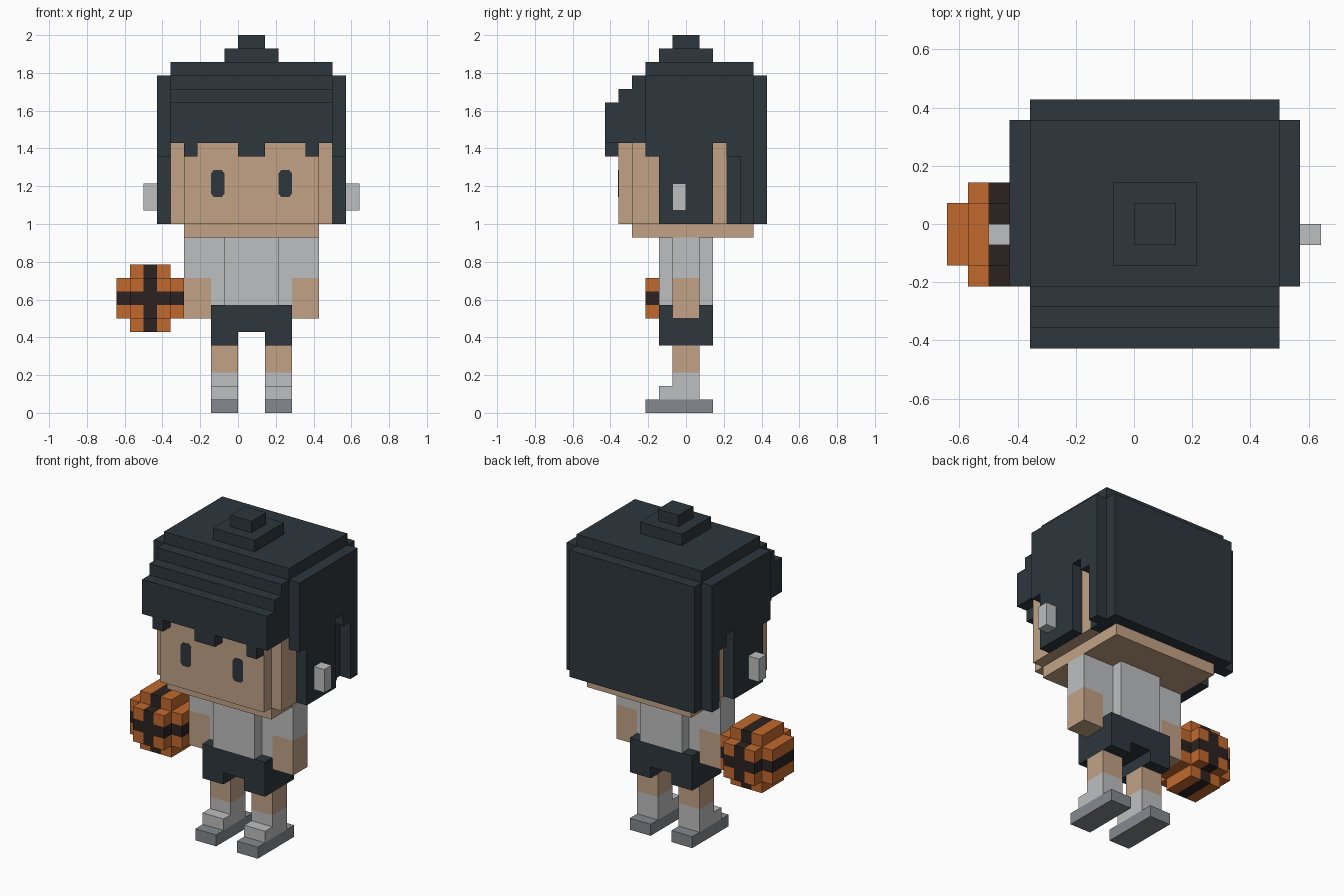
import bpy, bmesh
from mathutils import Vector

if "Cube" in bpy.data.objects:
    bpy.data.objects.remove(bpy.data.objects["Cube"], do_unlink=True)

U = 1 / 14      # edge of one block
MID = 1         # figure's mirror plane, in blocks


def make_material(name, rgb):
    lin = [((c / 255 + 0.055) / 1.055) ** 2.4 for c in rgb] + [1.0]
    mat = bpy.data.materials.new(name)
    mat.diffuse_color = lin
    mat.use_nodes = True
    bsdf = next(n for n in mat.node_tree.nodes if n.type == 'BSDF_PRINCIPLED')
    bsdf.inputs["Base Color"].default_value = lin
    return mat


HAIR = make_material("charcoal", (46, 55, 61))
SKIN = make_material("skin tan", (194, 162, 134))
GREY = make_material("light grey", (190, 191, 192))
SOLE = make_material("sole grey", (133, 137, 142))
ORANGE = make_material("ball orange", (194, 105, 45))
STRIPE = make_material("ball dark brown", (44, 34, 33))


def finish(name, bm, *mats):
    bmesh.ops.recalc_face_normals(bm, faces=bm.faces[:])
    mesh = bpy.data.meshes.new(name)
    bm.to_mesh(mesh)
    bm.free()
    for mat in mats:
        mesh.materials.append(mat)
    obj = bpy.data.objects.new(name, mesh)
    bpy.context.collection.objects.link(obj)
    return obj


def prism(name, axis, pts, lo, hi, mat):
    """Extrude a profile along an axis; coordinates are in blocks."""
    place = {'x': lambda a, b, t: (t, a, b),
             'y': lambda a, b, t: (a, t, b),
             'z': lambda a, b, t: (a, b, t)}[axis]
    bm = bmesh.new()
    face = bm.faces.new([bm.verts.new(Vector(place(a, b, lo)) * U) for a, b in pts])
    ext = bmesh.ops.extrude_face_region(bm, geom=[face])
    moved = [g for g in ext["geom"] if isinstance(g, bmesh.types.BMVert)]
    bmesh.ops.translate(bm, verts=moved, vec=Vector(place(0, 0, hi - lo)) * U)
    return finish(name, bm, mat)


def box(name, x, y, z, mat):
    x0, x1 = sorted(x)
    return prism(name, 'z', [(x0, y[0]), (x1, y[0]), (x1, y[1]), (x0, y[1])], *z, mat)


# Head and chin
prism("head", 'z', [(-4, -5), (6, -5), (6, -4), (7, -4), (7, 3), (6, 3),
                    (6, 5), (-4, 5), (-4, 3), (-5, 3), (-5, -4), (-4, -4)], 14, 20, SKIN)
box("chin", (-4, 6), (-4, 5), (13, 14), SKIN)

# Hair: stepped cap with back panel, fringe tufts and topknot
prism("hair_cap", 'x', [(-6, 20), (-6, 23), (-5, 23), (-5, 24), (-4, 24), (-4, 25),
                        (-3, 25), (-3, 26), (5, 26), (5, 25), (6, 25), (6, 14),
                        (5, 14), (5, 20)], -5, 7, HAIR)
for i, span in enumerate([(-4, -3), (0, 2), (5, 6)]):
    box(f"fringe_tuft_{i + 1}", span, (-6, -5), (19, 20), HAIR)
box("topknot_base", (-1, 3), (-2, 2), (26, 27), HAIR)
box("topknot_tip", (0, 2), (-1, 1), (27, 28), HAIR)

# Torso and shorts
box("torso", (-1, 3), (-2, 2), (8, 13), GREY)
prism("shorts", 'y', [(-2, 5), (0, 5), (0, 6), (2, 6), (2, 5), (4, 5), (4, 8), (-2, 8)],
      -2, 2, HAIR)

# Paired parts, measured outward from the mirror plane
for side, s in (("left", 1), ("right", -1)):
    def m(*xs):
        return [MID + s * x for x in xs]

    def mp(*pts):
        return [(MID + s * a, b) for a, b in pts]

    # Side hair with ear slot
    x0, x1 = sorted(m(6, 7))
    prism(f"{side}_side_hair", 'x', [(-3, 25), (5, 25), (5, 14), (4, 14), (4, 19), (3, 19),
                                     (3, 20), (2, 20), (2, 14), (-2, 14), (-2, 19), (-3, 19)],
          x0, x1, HAIR)
    box(f"{side}_inner_hair", m(5, 6), (3, 5), (14, 20), HAIR)
    box(f"{side}_earpiece", m(7, 8), (-1, 0), (15, 17), GREY)

    # Eye plate with clipped corners
    prism(f"{side}_eye", 'y', mp((2.2, 16), (2.8, 16), (3, 16.25), (3, 17.75),
                                 (2.8, 18), (2.2, 18), (2, 17.75), (2, 16.25)),
          -5.05, -4.95, HAIR)

    # Arm
    prism(f"{side}_sleeve", 'y', mp((2, 8), (3, 8), (3, 10), (5, 10), (5, 13), (2, 13)),
          -1, 1, GREY)
    box(f"{side}_forearm", m(3, 5), (-1, 1), (7, 10), SKIN)

    # Leg and shoe
    leg = m(1, 3)
    box(f"{side}_shin", leg, (-1, 1), (3, 5), SKIN)
    x0, x1 = sorted(leg)
    prism(f"{side}_sock_and_shoe", 'x', [(-2, 1), (1, 1), (1, 3), (-1, 3), (-1, 2), (-2, 2)],
          x0, x1, GREY)
    box(f"{side}_sole", leg, (-3, 2), (0, 1), SOLE)

# Ball: rounded block sphere with two crossing dark bands
R = range(-2, 3)
cells = {(i, j, k) for i in R for j in R for k in R
         if sum(abs(c) == 2 for c in (i, j, k)) <= 1}
centre = Vector((-6.5, -0.5, 8.5))
bm = bmesh.new()
for cell in cells:
    for ax in range(3):
        for d in (-1, 1):
            near = list(cell)
            near[ax] += d
            if tuple(near) in cells:
                continue
            corners = []
            for a, b in ((-1, -1), (1, -1), (1, 1), (-1, 1)):
                off = Vector((0, 0, 0))
                off[ax], off[(ax + 1) % 3], off[(ax + 2) % 3] = d / 2, a / 2, b / 2
                corners.append(bm.verts.new((centre + Vector(cell) + off) * U))
            face = bm.faces.new(corners)
            face.material_index = int(cell[0] == 0 or cell[2] == 0)
bmesh.ops.remove_doubles(bm, verts=bm.verts[:], dist=0.001)
finish("ball", bm, ORANGE, STRIPE)
